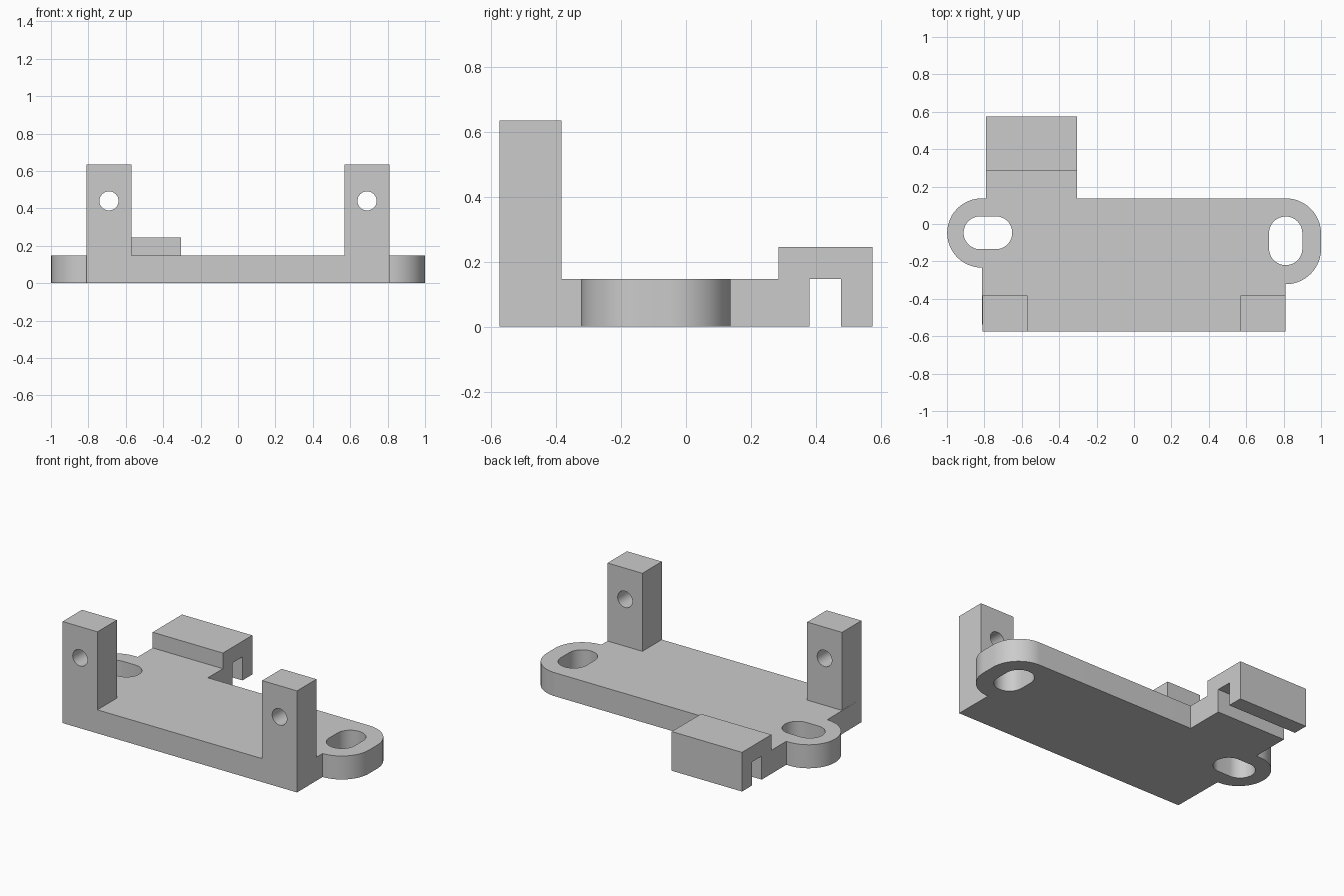
import bpy, bmesh, math
from mathutils import Vector

if "Cube" in bpy.data.objects:
    bpy.data.objects.remove(bpy.data.objects["Cube"])

grey = bpy.data.materials.new("grey")
grey.diffuse_color = (0.6, 0.6, 0.6, 1)
grey.use_nodes = True
grey.node_tree.nodes["Principled BSDF"].inputs["Base Color"].default_value = grey.diffuse_color


def arc(cx, cy, r, a0, a1, n=24):
    """Points along a circular arc, angles in degrees."""
    return [(cx + r * math.cos(math.radians(a0 + (a1 - a0) * i / n)),
             cy + r * math.sin(math.radians(a0 + (a1 - a0) * i / n)))
            for i in range(n + 1)]


# Axis along which a flat profile is extruded
MAPS = {"x": lambda u, v, w: (w, u, v),
        "y": lambda u, v, w: (u, w, v),
        "z": lambda u, v, w: (u, v, w)}


def extrusion(name, loops, axis, lo, hi):
    """Fill an outline (with optional holes) and extrude it from lo to hi."""
    curve = bpy.data.curves.new(name, "CURVE")
    curve.dimensions = "2D"
    curve.fill_mode = "BOTH"
    curve.extrude = (hi - lo) / 2
    for loop in loops:
        spline = curve.splines.new("POLY")
        spline.points.add(len(loop) - 1)
        for p, (u, v) in zip(spline.points, loop):
            p.co = (u, v, 0, 1)
        spline.use_cyclic_u = True
    source = bpy.data.objects.new(name, curve)
    bpy.context.collection.objects.link(source)
    bpy.context.view_layer.update()
    graph = bpy.context.evaluated_depsgraph_get()
    mesh = bpy.data.meshes.new_from_object(source.evaluated_get(graph))
    bpy.data.objects.remove(source)

    bm = bmesh.new()
    bm.from_mesh(mesh)
    for v in bm.verts:
        v.co = Vector(MAPS[axis](v.co.x, v.co.y, v.co.z + (lo + hi) / 2))
    bmesh.ops.remove_doubles(bm, verts=bm.verts, dist=1e-5)
    bmesh.ops.recalc_face_normals(bm, faces=bm.faces)
    bm.to_mesh(mesh)
    bm.free()
    mesh.materials.clear()
    mesh.materials.append(grey)
    obj = bpy.data.objects.new(name, mesh)
    bpy.context.collection.objects.link(obj)
    return obj


T = 0.147                      # plate thickness
FRONT, BACK, W = -0.575, 0.137, 0.811

# Base plate with a round ear at each end and a slot in each ear
outline = ([(-W, FRONT), (W, FRONT)]
           + arc(W, -0.133, 0.189, -90, 0) + arc(W, -0.052, 0.189, 0, 90)
           + [(-0.304, BACK), (-0.304, 0.38), (-0.79, 0.38), (-0.79, BACK)]
           + arc(-W - 0.003, -0.048, 0.185, 90, 270))
right_slot = arc(W, -0.049, 0.089, 0, 180) + arc(W, -0.131, 0.089, 180, 360)
left_slot = arc(-0.823, -0.047, 0.088, 90, 270) + arc(-0.739, -0.047, 0.088, -90, 90)
bracket = extrusion("bracket", [outline, left_slot, right_slot], "z", 0, T)

# Upright posts, each drilled front to back
parts = []
for side, name in ((-1, "left_post"), (1, "right_post")):
    a, b = sorted((side * W, side * 0.57))
    rect = [(a, 0), (b, 0), (b, 0.635), (a, 0.635)]
    hole = arc(side * 0.69, 0.44, 0.051, 0, 352.5, 47)
    parts.append(extrusion(name, [rect, hole], "y", FRONT, -0.383))

# Rear clip: raised block with a downward lip
clip = [(0.285, 0), (0.38, 0), (0.38, T), (0.478, T), (0.478, 0),
        (0.575, 0), (0.575, 0.245), (0.285, 0.245)]
parts.append(extrusion("rear_clip", [clip], "x", -0.79, -0.304))

# Fuse everything into one solid
for part in parts:
    mod = bracket.modifiers.new(part.name, "BOOLEAN")
    mod.operation = "UNION"
    mod.solver = "EXACT"
    mod.object = part
bpy.context.view_layer.update()
graph = bpy.context.evaluated_depsgraph_get()
fused = bpy.data.meshes.new_from_object(bracket.evaluated_get(graph))
bracket.modifiers.clear()
bracket.data = fused
for part in parts:
    bpy.data.objects.remove(part)

# Merge coplanar faces
bm = bmesh.new()
bm.from_mesh(fused)
bmesh.ops.remove_doubles(bm, verts=bm.verts, dist=1e-5)
bmesh.ops.dissolve_limit(bm, angle_limit=math.radians(0.5),
                         verts=bm.verts, edges=bm.edges)
bm.to_mesh(fused)
bm.free()

# Smooth the round walls, keep the corners sharp
bpy.ops.object.select_all(action="DESELECT")
bracket.select_set(True)
bpy.context.view_layer.objects.active = bracket
bpy.ops.object.shade_smooth_by_angle(angle=math.radians(30))
